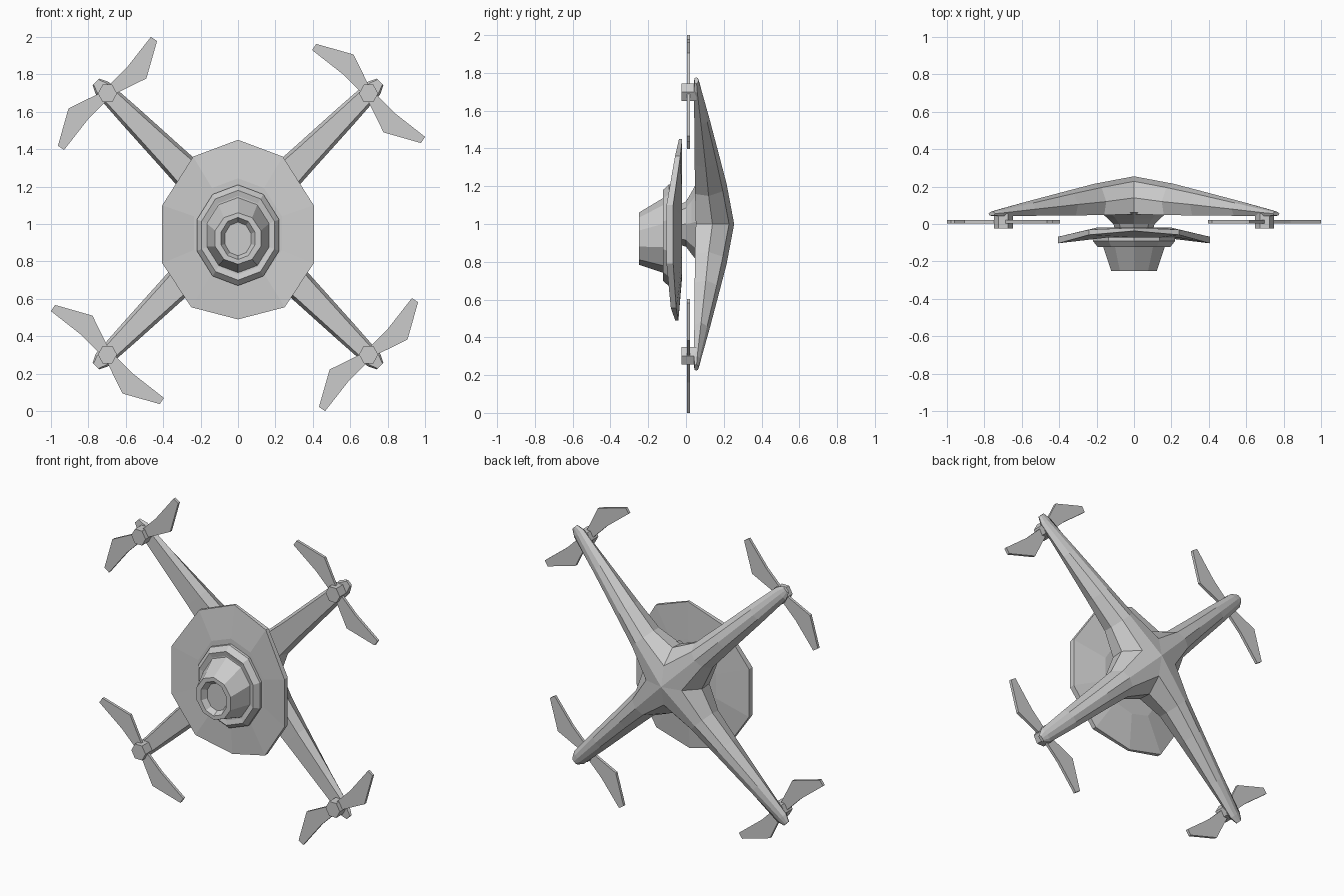
import bpy, bmesh
from math import sin, cos, pi, sqrt

if "Cube" in bpy.data.objects:
    bpy.data.objects.remove(bpy.data.objects["Cube"])


def make_object(name, build):
    """Run build(bm) and link the cleaned-up mesh as an object."""
    bm = bmesh.new()
    build(bm)
    bmesh.ops.remove_doubles(bm, verts=bm.verts, dist=0.0005)
    bmesh.ops.recalc_face_normals(bm, faces=bm.faces)
    me = bpy.data.meshes.new(name)
    bm.to_mesh(me)
    bm.free()
    ob = bpy.data.objects.new(name, me)
    bpy.context.collection.objects.link(ob)
    return ob


def loft(bm, rings, cap_start=True, cap_end=True):
    """Skin a list of equal-length closed rings."""
    vs = [[bm.verts.new(p) for p in r] for r in rings]
    n = len(rings[0])
    for a, b in zip(vs, vs[1:]):
        for i in range(n):
            j = (i + 1) % n
            bm.faces.new((a[i], a[j], b[j], b[i]))
    if cap_start:
        bm.faces.new(vs[0])
    if cap_end:
        bm.faces.new(vs[-1][::-1])


def oval(n, y, half_x, z0, z1):
    """n-sided ring facing -y with one corner at the top."""
    k = half_x / max(cos(pi / 2 + 2 * pi * i / n) for i in range(n))
    cz, rz = (z0 + z1) / 2, (z1 - z0) / 2
    return [(k * cos(pi / 2 + 2 * pi * i / n), y, cz + rz * sin(pi / 2 + 2 * pi * i / n))
            for i in range(n)]


# X-shaped frame: four arms mitred together at the centre
def section(ridge, shoulder, side, under):
    (us, ys), (um, ym), (ub, yb) = shoulder, side, under
    return [(0, ridge), (us, ys), (um, ym), (ub, yb),
            (0, yb), (-ub, yb), (-um, ym), (-us, ys)]


ARM = [
    (None, section(.255, (.09, .228), (.15, .14), (.145, .052))),
    (.30, section(.215, (.055, .195), (.09, .12), (.075, .048))),
    (.50, section(.178, (.045, .163), (.078, .105), (.06, .046))),
    (.80, section(.122, (.035, .112), (.062, .08), (.045, .044))),
    (1.03, section(.076, (.025, .072), (.047, .06), (.035, .042))),
    (1.075, section(.066, (.014, .064), (.024, .056), (.018, .046))),
]


def build_frame(bm):
    for sx, sz in ((1, 1), (-1, 1), (-1, -1), (1, -1)):
        rings = []
        for r, sec in ARM:
            ring = []
            for u, y in sec:
                d = abs(u) if r is None else r
                ring.append((sx * (d + u) / sqrt(2), y, 1 + sz * (d - u) / sqrt(2)))
            rings.append(ring)
        loft(bm, rings, cap_start=False)


make_object("frame_arms", build_frame)

# Neck joining the frame to the front plate
make_object("neck", lambda bm: loft(bm, [
    oval(8, .062, .18, .80, 1.23), oval(8, .03, .14, .84, 1.17),
    oval(8, .0, .11, .88, 1.12), oval(8, -.035, .10, .89, 1.10)]))

# Ten-sided plate, its rim bent forward at the sides
half = [(0, -.02, 1.45), (.24, -.03, 1.36), (.405, -.068, 1.10),
        (.405, -.068, .79), (.25, -.052, .555), (0, -.04, .49)]
rim = half + [(-x, y, z) for x, y, z in half[-2:0:-1]]


def inset(k, y):
    return [(x * k, y, .96 + (z - .96) * k) for x, _, z in rim]


make_object("front_plate", lambda bm: loft(bm, [
    inset(.5, -.02), rim,
    [(x, y - .017 - .045 * abs(x), z) for x, y, z in rim],
    inset(.58, -.072)]))

# Stepped collar around the lens
make_object("lens_collar", lambda bm: loft(bm, [
    oval(10, -.055, .22, .67, 1.21), oval(10, -.09, .22, .67, 1.21),
    oval(10, -.122, .195, .70, 1.18), oval(10, -.115, .17, .73, 1.15)]))

# Tapered lens barrel with a recessed front
make_object("lens_barrel", lambda bm: loft(bm, [
    oval(10, -.10, .172, .735, 1.15), oval(10, -.25, .122, .785, 1.06),
    oval(10, -.25, .09, .81, 1.035), oval(10, -.215, .07, .83, 1.01)]))

# Motors and two-bladed propellers, alternate ones turned a quarter
BLADE = [(.0, .035), (.105, .14), (.232, .302), (.265, .28), (.208, .08), (.045, .0)]


def build_motor(bm, cx, cz):
    ring = [(cx + .051 * cos(i * pi / 3), cz + .054 * sin(i * pi / 3)) for i in range(6)]
    loft(bm, [[(x, y, z) for x, z in ring] for y in (.055, -.025)])


def build_propeller(bm, cx, cz, turned):
    for s in (1, -1):
        pts = [(-z, x) if turned else (x, z) for x, z in BLADE]
        loft(bm, [[(cx + s * x * k, y, cz + s * z * k) for x, z in pts]
                  for y, k in ((.022, 1), (.004, 1))])


for sx, side in ((-1, "left"), (1, "right")):
    for sz, level in ((1, "upper"), (-1, "lower")):
        cx, cz = sx * .698, 1 + sz * .698
        make_object(f"motor_{level}_{side}", lambda bm: build_motor(bm, cx, cz))
        make_object(f"propeller_{level}_{side}",
                    lambda bm: build_propeller(bm, cx, cz, sx * sz > 0))
